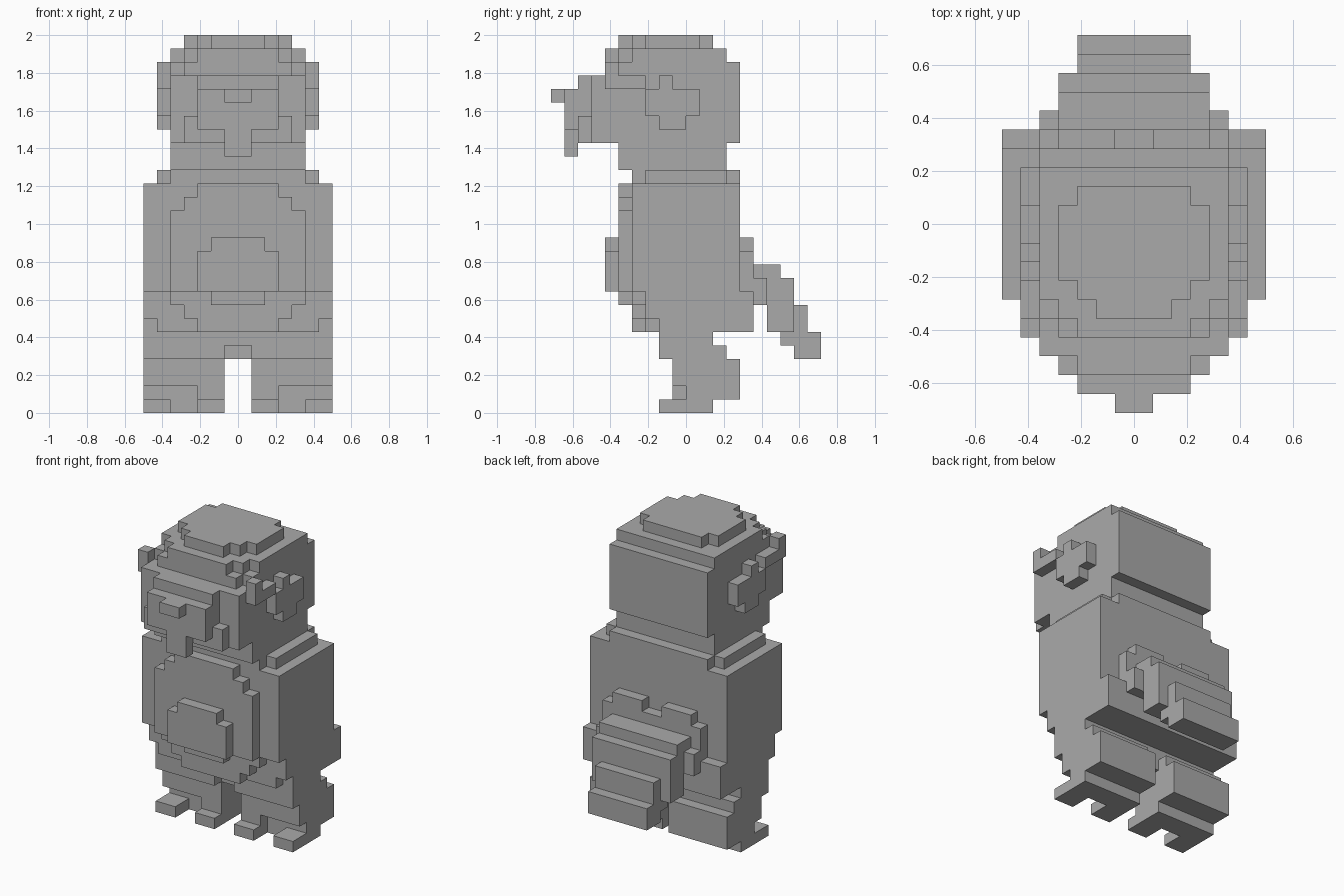
import bpy
import bmesh
from mathutils import Vector

cube = bpy.data.objects.get("Cube")
if cube:
    bpy.data.objects.remove(cube, do_unlink=True)

U = 1 / 14  # block size

grey = bpy.data.materials.new("plain_grey")
grey.use_nodes = True
colour = (0.4, 0.4, 0.4, 1)
grey.diffuse_color = colour
grey.node_tree.nodes["Principled BSDF"].inputs["Base Color"].default_value = colour

AXES = [Vector(a) for a in ((1, 0, 0), (0, 1, 0), (0, 0, 1))]


def slab(half, y0, y1, z0, z1):
    """Block centred on x = 0, in block units."""
    return (-half, half, y0, y1, z0, z1)


def both(x0, x1, *rest):
    """Block and its mirror image."""
    return [(x0, x1, *rest), (-x1, -x0, *rest)]


def part(name, blocks):
    """Join stepped blocks into one closed skin."""
    cells = set()
    for x0, x1, y0, y1, z0, z1 in blocks:
        cells |= {(x, y, z) for x in range(x0, x1)
                  for y in range(y0, y1) for z in range(z0, z1)}
    bm = bmesh.new()
    corners = {}

    def corner(p):
        key = tuple(round(c) for c in p)
        if key not in corners:
            corners[key] = bm.verts.new(Vector(key) * U)
        return corners[key]

    for cell in cells:
        for i, axis in enumerate(AXES):
            a, b = AXES[(i + 1) % 3], AXES[(i + 2) % 3]
            for side in (0, 1):
                step = axis * (1 if side else -1)
                if tuple(int(c) for c in Vector(cell) + step) in cells:
                    continue
                p = Vector(cell) + axis * side
                loop = [p, p + a, p + a + b, p + b]
                bm.faces.new([corner(q) for q in (loop if side else loop[::-1])])
    bmesh.ops.dissolve_limit(bm, angle_limit=0.01, verts=bm.verts, edges=bm.edges)
    mesh = bpy.data.meshes.new(name)
    bm.to_mesh(mesh)
    bm.free()
    mesh.materials.append(grey)
    obj = bpy.data.objects.new(name, mesh)
    bpy.context.collection.objects.link(obj)


# Head with stepped crown
part("head", [
    slab(5, -7, 4, 20, 25),
    slab(5, -5, 4, 25, 26), slab(4, -6, 4, 25, 26),
    slab(5, -4, 3, 26, 27), slab(4, -5, 3, 26, 27), slab(3, -6, 3, 26, 27),
    slab(4, -3, 1, 27, 28), slab(3, -4, 2, 27, 28), slab(2, -5, 2, 27, 28),
])

# Face
part("jowls", [slab(4, -8, -7, 20, 22), slab(3, -8, -7, 22, 25)])
part("muzzle", [slab(3, -9, -8, 21, 24), slab(1, -9, -8, 19, 21)])
part("nose", [slab(1, -10, -9, 23, 24)])

# Ears and the tufts in front of them
for side, s in (("left", 0), ("right", 1)):
    ear = [both(5, 6, *r)[s] for r in (
        (-3, 1, 22, 24), (-2, -1, 24, 25), (-2, 0, 21, 22))]
    part(side + "_ear", ear)
    tuft = [both(5, 6, *r)[s] for r in ((-6, -5, 24, 26), (-5, -3, 24, 25))]
    part(side + "_tuft", tuft)

# Neck and body, the lower body set one step back
part("neck", [slab(5, -5, 3, 18, 20)])
part("body", [
    slab(6, -3, 3, 17, 18), slab(5, -4, 4, 17, 18),
    slab(7, -4, 4, 9, 17),
    slab(7, -3, 5, 7, 9), slab(6, -3, 5, 6, 7), slab(7, -2, 5, 6, 7),
])
part("chest_patch", [
    slab(5, -5, -4, 9, 15), slab(4, -5, -4, 9, 16), slab(3, -5, -4, 9, 17),
    slab(5, -4, -3, 8, 9), slab(4, -4, -3, 7, 9), slab(3, -4, -3, 6, 9),
])
part("belly_patch", [
    slab(3, -6, -5, 9, 12), slab(2, -6, -5, 9, 13), slab(2, -5, -4, 8, 9),
])

# Tail, drooping in steps from a lobed base
part("tail_base", [
    slab(5, 4, 5, 9, 12), *both(1, 4, 4, 5, 12, 13),
    slab(5, 5, 6, 8, 10),
])
part("tail", [
    slab(4, 5, 7, 8, 11), slab(4, 6, 8, 7, 10),
    slab(4, 6, 8, 6, 8), slab(3, 7, 9, 5, 8), slab(3, 8, 10, 4, 6),
])

# Hips, legs and feet
part("hips", [slab(1, -2, 2, 5, 6), slab(1, -1, 2, 4, 5)])
for side, s in (("left", 0), ("right", 1)):
    leg = [both(1, 7, *r)[s] for r in (
        (-2, 2, 5, 6), (-2, 3, 4, 5), (-1, 4, 2, 4), (0, 4, 1, 2))]
    leg += [both(1, 3, -1, 0, 1, 2)[s]]
    part(side + "_leg", leg)
    foot = [both(1, 7, 0, 2, 0, 1)[s]]
    foot += [both(x, x + 2, -2, 0, 0, 1)[s] for x in (1, 5)]
    part(side + "_foot", foot)
